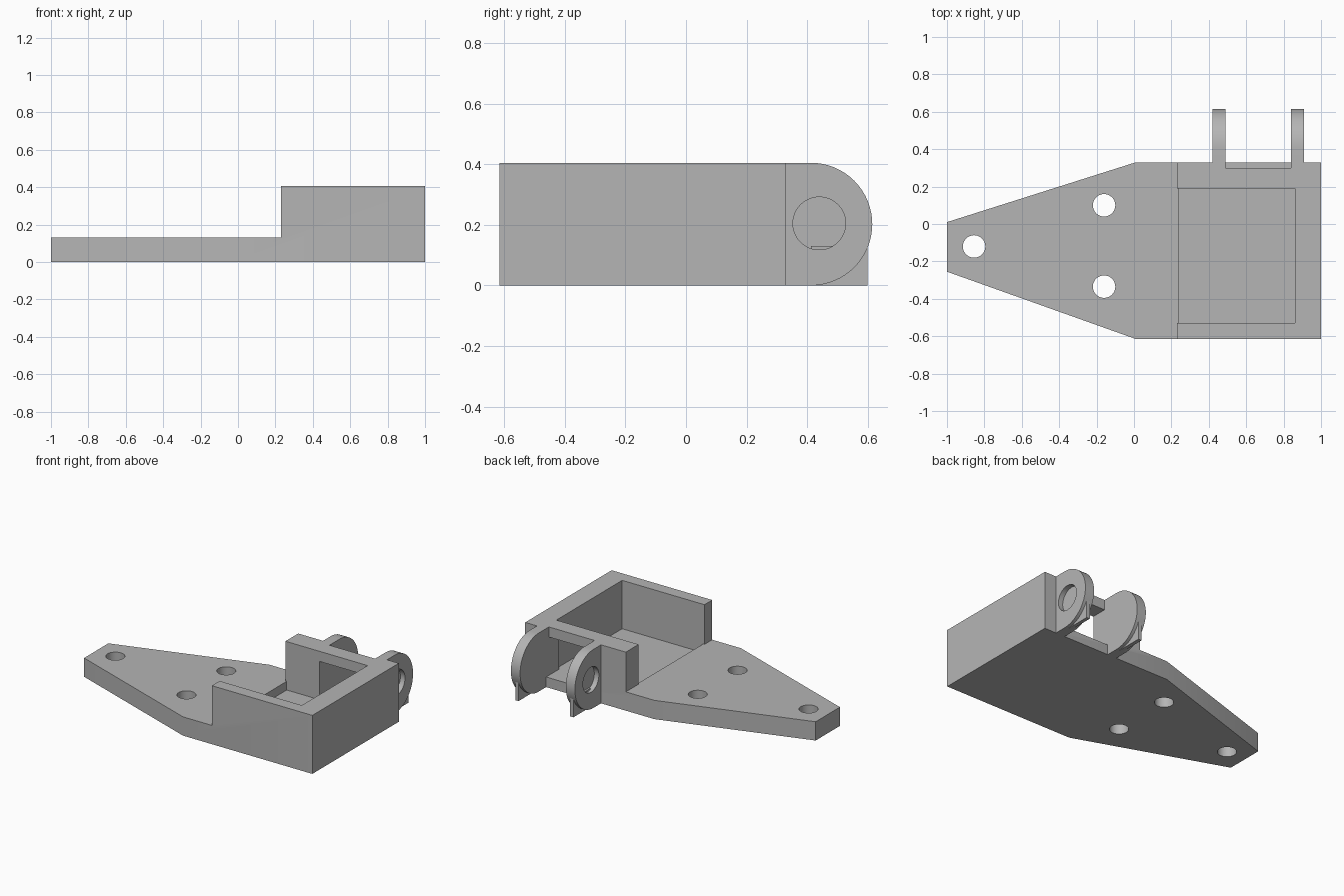
import bpy, bmesh, math
from mathutils import Matrix, Vector

old = bpy.data.objects.get("Cube")
if old:
    bpy.data.objects.remove(old, do_unlink=True)

grey = bpy.data.materials.new("plain grey")
grey.use_nodes = True
colour = (0.46, 0.46, 0.46, 1)
grey.diffuse_color = colour
grey.node_tree.nodes["Principled BSDF"].inputs["Base Color"].default_value = colour


def make(name, bm):
    bmesh.ops.recalc_face_normals(bm, faces=bm.faces)
    mesh = bpy.data.meshes.new(name)
    bm.to_mesh(mesh)
    bm.free()
    mesh.materials.append(grey)
    obj = bpy.data.objects.new(name, mesh)
    bpy.context.collection.objects.link(obj)
    return obj


def prism(name, points, offset):
    """Extrude a closed 3D outline along an offset."""
    bm = bmesh.new()
    face = bm.faces.new([bm.verts.new(p) for p in points])
    top = bmesh.ops.extrude_face_region(bm, geom=[face], use_keep_orig=True)
    verts = [g for g in top["geom"] if isinstance(g, bmesh.types.BMVert)]
    bmesh.ops.translate(bm, verts=verts, vec=Vector(offset))
    return make(name, bm)


def box(name, x0, x1, y0, y1, z0, z1):
    outline = [(x0, y0, z0), (x1, y0, z0), (x1, y1, z0), (x0, y1, z0)]
    return prism(name, outline, (0, 0, z1 - z0))


def cylinder(name, centre, radius, depth, axis):
    bm = bmesh.new()
    turn = Matrix.Rotation(math.pi / 2, 4, "Y") if axis == "x" else Matrix()
    bmesh.ops.create_cone(bm, cap_ends=True, segments=48, radius1=radius, radius2=radius,
                          depth=depth, matrix=Matrix.Translation(centre) @ turn)
    return make(name, bm)


def cut(obj, cutters):
    """Subtract each cutter, bake the result and remove the cutters."""
    for c in cutters:
        c.hide_render = True
        mod = obj.modifiers.new("cut", "BOOLEAN")
        mod.operation = "DIFFERENCE"
        mod.solver = "EXACT"
        mod.object = c
    graph = bpy.context.evaluated_depsgraph_get()
    result = bpy.data.meshes.new_from_object(obj.evaluated_get(graph))
    obj.modifiers.clear()
    obj.data = result
    for c in cutters:
        bpy.data.objects.remove(c, do_unlink=True)


def smooth(obj):
    bpy.ops.object.select_all(action="DESELECT")
    obj.select_set(True)
    bpy.context.view_layer.objects.active = obj
    bpy.ops.object.shade_smooth_by_angle(angle=math.radians(30))


HEIGHT, PLATE, FLOOR = 0.405, 0.13, 0.07
BACK = 0.33

# Tapered mounting plate and open housing, carved from one block
outline = [(-1, -0.255), (0.01, -0.615), (1, -0.615), (1, BACK), (0.01, BACK), (-1, 0.01)]
body = prism("bracket_body", [(x, y, 0) for x, y in outline], (0, 0, HEIGHT))
cutters = [
    box("plate_clearance", -1.2, 0.23, -0.8, 0.6, PLATE, 0.6),
    box("open_side", 0.1, 0.5, -0.53, 0.19, PLATE, 0.6),
    box("pocket", 0.24, 0.86, -0.53, 0.19, FLOOR, 0.6),
    box("rear_window", 0.49, 0.84, 0.1, 0.5, FLOOR, 0.335),
    box("rear_recess", 0.49, 0.84, 0.30, 0.5, 0.2, 0.6),
]
for x, y in [(-0.855, -0.12), (-0.16, 0.1), (-0.16, -0.335)]:
    cutters.append(cylinder("screw_hole", (x, y, 0.05), 0.06, 0.5, "z"))
cut(body, cutters)
smooth(body)

# Rounded hinge lugs with blind holes on their outer faces and thin support fins
radius = HEIGHT / 2
centre_y = 0.615 - radius
for side, x0, x1, outer in [("right", 0.42, 0.49, 0.42), ("left", 0.84, 0.91, 0.91)]:
    profile = [(x0, BACK, HEIGHT), (x0, BACK, 0)]
    for i in range(33):
        a = math.pi * (i / 32 - 0.5)
        profile.append((x0, centre_y + radius * math.cos(a), radius + radius * math.sin(a)))
    lug = prism("hinge_lug_" + side, profile, (x1 - x0, 0, 0))
    cut(lug, [cylinder("pin_hole", (outer, 0.44, 0.205), 0.087, 0.07, "x")])
    smooth(lug)
    middle = (x0 + x1) / 2
    box("support_fin_" + side, middle - 0.0125, middle + 0.0125, centre_y, 0.60, 0, PLATE)
